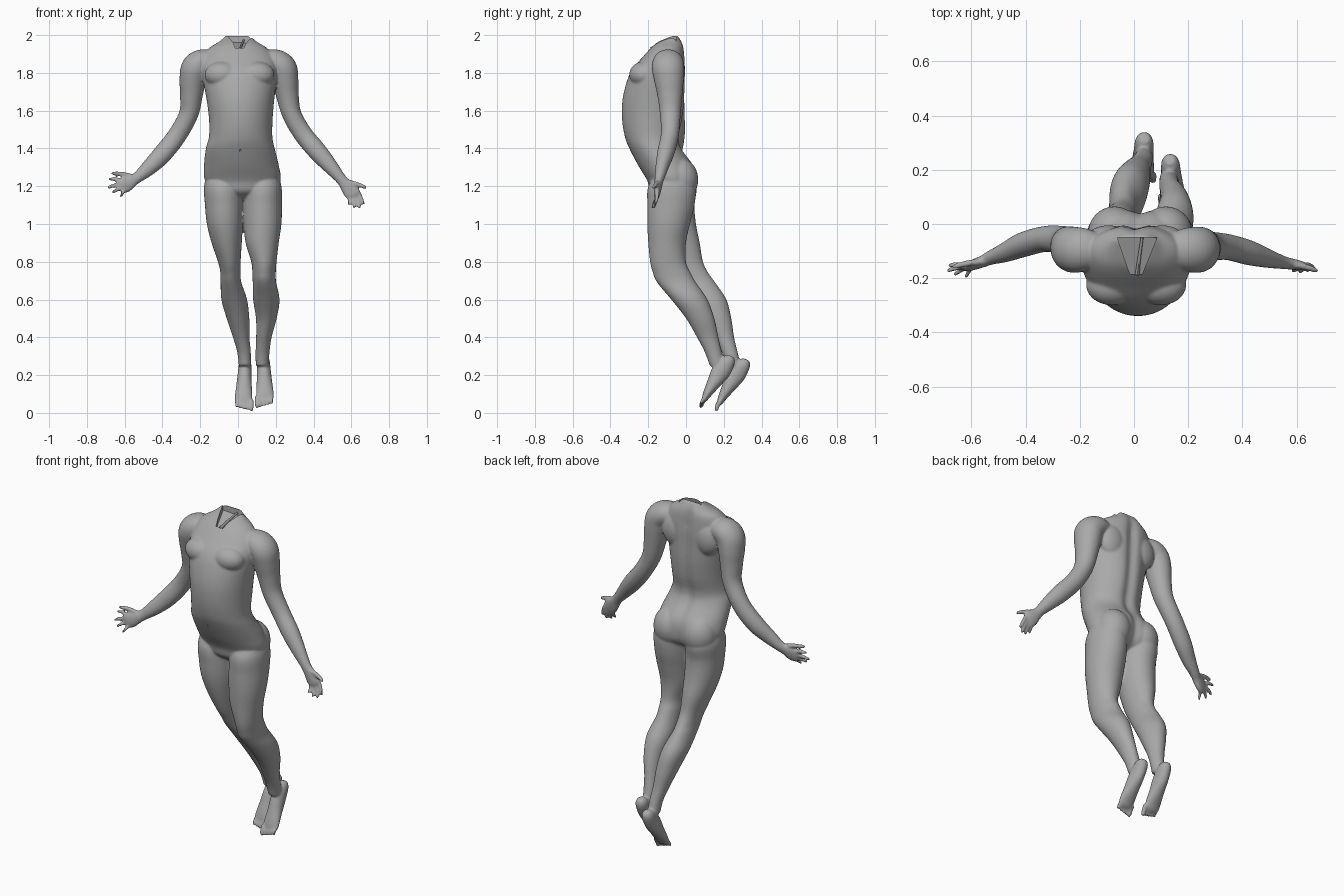
import bpy, bmesh, math
from mathutils import Vector

cube = bpy.data.objects.get("Cube")
if cube:
    bpy.data.objects.remove(cube, do_unlink=True)

skin = bpy.data.materials.new("plain grey")
skin.use_nodes = True
GREY = (0.40, 0.40, 0.40, 1)
skin.diffuse_color = GREY
skin.node_tree.nodes["Principled BSDF"].inputs["Base Color"].default_value = GREY
skin.node_tree.nodes["Principled BSDF"].inputs["Roughness"].default_value = 0.7


def spline(rows, steps):
    """Catmull-Rom through rows of numbers."""
    out = []
    for i in range(len(rows) - 1):
        p = [rows[max(0, min(len(rows) - 1, i + k))] for k in (-1, 0, 1, 2)]
        for s in range(steps):
            t = s / steps
            out.append([0.5 * (2 * b + (c - a) * t + (2 * a - 5 * b + 4 * c - d) * t * t
                               + (3 * b - a - 3 * c + d) * t ** 3) for a, b, c, d in zip(*p)])
    out.append(list(rows[-1]))
    return out


def loft(bm, rows, ref=None, sides=32, steps=5, groove=0.0):
    """Skin ellipses (x, y, z, radius a, radius b); level rings, or square to the path if ref is given."""
    rows = spline(rows, steps)
    pts = [Vector(r[:3]) for r in rows]
    rings = []
    for i, r in enumerate(rows):
        u, v = Vector((1, 0, 0)), Vector((0, 1, 0))
        if ref:
            t = (pts[min(i + 1, len(pts) - 1)] - pts[max(i - 1, 0)]).normalized()
            u = Vector(ref)
            u = (u - t * u.dot(t)).normalized()
            v = t.cross(u)
        a, b = max(r[3], 0.002), max(r[4], 0.002)
        ring = []
        for k in range(sides):
            ang = 2 * math.pi * k / sides
            c, s = math.cos(ang), math.sin(ang)
            co = pts[i] + u * a * c + v * b * s
            if groove and s > 0:            # spine furrow
                co.y -= groove * math.exp(-(a * c / 0.03) ** 2) * min(1, b / 0.12)
            ring.append(bm.verts.new(co))
        rings.append(ring)
    for r0, r1 in zip(rings, rings[1:]):
        for k in range(sides):
            n = (k + 1) % sides
            bm.faces.new((r0[k], r0[n], r1[n], r1[k]))
    bm.faces.new(rings[0][::-1])
    bm.faces.new(rings[-1])


def ball(bm, centre, radii):
    vs = bmesh.ops.create_uvsphere(bm, u_segments=32, v_segments=20, radius=1)["verts"]
    for v in vs:
        v.co = Vector([c + q * r for c, q, r in zip(centre, v.co, radii)])


def digit(bm, base, tip, r, bend=(0, 0, 0)):
    """Finger or toe with a slight bend and a rounded end."""
    a, b = Vector(base), Vector(tip)
    rows = []
    for t, k in ((0, 1), (0.35, 1), (0.7, 0.92), (0.92, 0.75), (1, 0.3)):
        p = a.lerp(b, t) + Vector(bend) * math.sin(math.pi * t)
        rows.append((*p, r * k, r * k))
    loft(bm, rows, ref=(0.1, 1, 0.05), sides=12, steps=2)


def make_object(name, bm):
    bmesh.ops.recalc_face_normals(bm, faces=bm.faces[:])
    me = bpy.data.meshes.new(name)
    bm.to_mesh(me)
    bm.free()
    ob = bpy.data.objects.new(name, me)
    bpy.context.collection.objects.link(ob)
    me.materials.append(skin)
    return ob


bm = bmesh.new()

# torso from crotch to neck stump
loft(bm, [(.025, -.08, 1.125, .03, .04), (.025, -.075, 1.17, .15, .11),
          (.025, -.075, 1.23, .2, .13), (.018, -.105, 1.31, .198, .148),
          (.012, -.16, 1.4, .182, .14), (.014, -.178, 1.46, .168, .145),
          (.015, -.176, 1.55, .168, .162), (.013, -.17, 1.65, .178, .167),
          (.01, -.158, 1.75, .193, .157), (.008, -.142, 1.82, .2, .142),
          (.005, -.118, 1.88, .19, .115), (0, -.098, 1.93, .155, .09),
          (0, -.083, 1.965, .1, .065), (0, -.06, 1.996, .065, .02)],
     sides=64, groove=.018)

# chest, shoulder blades and buttocks
for s in (-1, 1):
    ball(bm, (.008 + s * .09, -.225, 1.79), (.095, .075, .07))
    ball(bm, (.005 + s * .1, -.06, 1.8), (.085, .055, .1))
    ball(bm, (.023 + s * .095, -.035, 1.235), (.098, .1, .115))

# legs
loft(bm, [(-.07, -.07, 1.29, .085, .07), (-.08, -.07, 1.2, .1, .125), (-.075, -.075, 1.1, .1, .12),
          (-.07, -.065, 1.0, .095, .118), (-.06, -.04, .9, .08, .113), (-.046, -.01, .8, .06, .1),
          (-.04, .022, .74, .053, .097), (-.037, .055, .69, .055, .1), (-.02, .118, .6, .068, .096),
          (0, .165, .5, .06, .075), (.017, .203, .4, .044, .052), (.032, .232, .32, .036, .042),
          (.037, .25, .25, .033, .04)])
loft(bm, [(.115, -.07, 1.29, .085, .07), (.13, -.075, 1.2, .1, .125), (.13, -.08, 1.1, .103, .125),
          (.13, -.092, 1.0, .1, .113), (.128, -.1, .9, .088, .1), (.137, -.095, .8, .067, .095),
          (.138, -.075, .74, .062, .1), (.14, -.05, .69, .062, .103), (.15, .018, .6, .07, .096),
          (.15, .075, .5, .055, .075), (.137, .115, .4, .041, .057), (.13, .145, .32, .037, .045),
          (.128, .165, .25, .034, .04)])

# feet, toes pointing down
foot = [(0, .236, .302, .018, .018), (0, .225, .277, .033, .038), (0, .185, .22, .037, .05),
        (0, .145, .155, .042, .036), (0, .115, .105, .047, .024), (0, .1, .075, .045, .016),
        (0, .092, .06, .036, .008)]
for x0, dy, dz, side in ((.132, 0, 0, 1), (.04, .08, -.018, -1)):
    loft(bm, [(x0 + (.08 - z / 4) * side * .2, y + dy, z + dz, a, b) for x, y, z, a, b in foot],
         ref=(1, 0, 0))
    for k in range(5):
        x = x0 + side * (.008 + (k - 2) * .0195)
        end = .026 + .005 * k
        digit(bm, (x, .105 + dy, .085 + dz), (x, .078 + dy, end + dz),
              .0135 if k == 0 else .0098, (0, -.004, .003))

# arms: shared radii, one path for each side
arm_radii = [(.06, .05), (.08, .068), (.085, .076), (.078, .07), (.066, .06), (.055, .051), (.048, .05),
             (.046, .05), (.036, .041), (.026, .03), (.022, .032), (.019, .043), (.015, .04), (.008, .028)]
left_path = [(.12, -.1, 1.86), (.19, -.095, 1.858), (.235, -.095, 1.825), (.25, -.09, 1.76),
             (.262, -.085, 1.68), (.285, -.083, 1.58), (.345, -.085, 1.475), (.42, -.105, 1.385),
             (.485, -.125, 1.31), (.54, -.14, 1.245), (.563, -.145, 1.217), (.592, -.15, 1.183),
             (.612, -.155, 1.155), (.62, -.157, 1.143)]
right_path = [(-.12, -.1, 1.86), (-.185, -.095, 1.858), (-.225, -.095, 1.825), (-.24, -.085, 1.76),
              (-.247, -.075, 1.68), (-.262, -.062, 1.58), (-.325, -.055, 1.465), (-.405, -.075, 1.365),
              (-.475, -.105, 1.295), (-.53, -.125, 1.248), (-.555, -.137, 1.232), (-.59, -.15, 1.212),
              (-.618, -.16, 1.2), (-.63, -.163, 1.195)]
for path in (left_path, right_path):
    loft(bm, [p + r for p, r in zip(path, arm_radii)], ref=(0, 1, 0))

# fingers, thumb last
for base, tip, r in (
        ((.635, -.152, 1.172), (.666, -.165, 1.1), .0105), ((.622, -.152, 1.16), (.645, -.175, 1.08), .011),
        ((.606, -.152, 1.148), (.616, -.18, 1.083), .0105), ((.59, -.152, 1.14), (.588, -.18, 1.098), .0095),
        ((.575, -.15, 1.222), (.682, -.175, 1.19), .0125),
        ((-.615, -.155, 1.227), (-.688, -.155, 1.236), .0105), ((-.62, -.157, 1.208), (-.69, -.175, 1.19), .011),
        ((-.612, -.157, 1.188), (-.665, -.19, 1.165), .0105), ((-.595, -.155, 1.178), (-.622, -.2, 1.143), .0095),
        ((-.555, -.14, 1.25), (-.672, -.16, 1.268), .0125)):
    digit(bm, base, tip, r, (0, .005, .006))

body = make_object("body", bm)

# cutter: neck hollow and navel
bm = bmesh.new()
outline = [(-.062, -.05, 1.965), (.085, -.05, 1.955), (.03, -.185, 1.915), (-.015, -.185, 1.915)]
low = [bm.verts.new(p) for p in outline]
top = [bm.verts.new((x, y, 2.1)) for x, y, z in outline]
bm.faces.new(low)
bm.faces.new(top[::-1])
for k in range(4):
    n = (k + 1) % 4
    bm.faces.new((low[k], top[k], top[n], low[n]))
ball(bm, (.012, -.303, 1.385), (.007, .012, .012))
cutter = make_object("neck_and_navel_cutter", bm)
cutter.hide_render = True

# fuse the parts into one smooth skin, then cut
remesh = body.modifiers.new("fuse", 'REMESH')
remesh.mode = 'VOXEL'
remesh.voxel_size = .0065
relax = body.modifiers.new("relax", 'SMOOTH')
relax.factor = .5
relax.iterations = 5
cut = body.modifiers.new("cut", 'BOOLEAN')
cut.operation = 'DIFFERENCE'
cut.object = cutter
for ob in bpy.context.selected_objects:
    ob.select_set(False)
bpy.context.view_layer.objects.active = body
body.select_set(True)
for name in ("fuse", "relax", "cut"):
    bpy.ops.object.modifier_apply(modifier=name)
bpy.data.objects.remove(cutter, do_unlink=True)
body.data.materials.clear()
body.data.materials.append(skin)
bpy.ops.object.shade_smooth_by_angle(angle=math.radians(40))

# thin raised sliver inside the neck hollow
bm = bmesh.new()
loft(bm, [(.012, -.185, 1.925, .008, .012), (.02, -.12, 1.95, .006, .008), (.03, -.05, 1.972, .005, .006)],
     ref=(1, 0, 0), sides=12)
make_object("neck_sliver", bm)
bpy.ops.object.select_all(action='DESELECT')
sliver = bpy.data.objects["neck_sliver"]
bpy.context.view_layer.objects.active = sliver
sliver.select_set(True)
bpy.ops.object.shade_smooth_by_angle(angle=math.radians(40))
